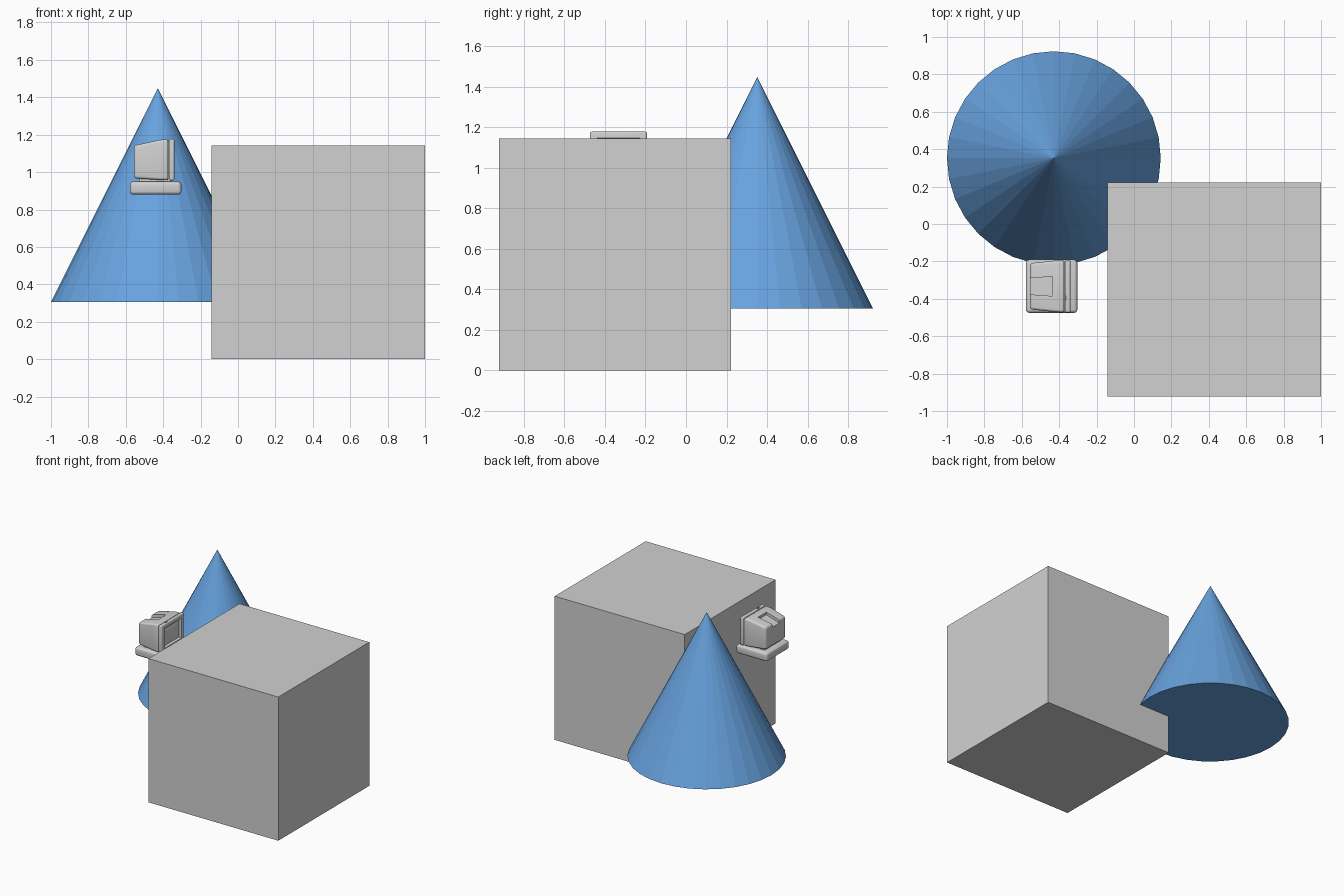
import bpy, bmesh, math
from mathutils import Matrix

if "Cube" in bpy.data.objects:
    bpy.data.objects.remove(bpy.data.objects["Cube"])


def material(name, rgb):
    m = bpy.data.materials.new(name)
    m.diffuse_color = (*rgb, 1)
    m.use_nodes = True
    m.node_tree.nodes["Principled BSDF"].inputs["Base Color"].default_value = m.diffuse_color
    return m


GREY = material("light grey", (0.64, 0.64, 0.64))
BLUE = material("sky blue", (0.138, 0.366, 0.74))


def finish(bm, name, mat, smooth=False):
    bmesh.ops.recalc_face_normals(bm, faces=bm.faces)
    me = bpy.data.meshes.new(name)
    bm.to_mesh(me)
    bm.free()
    ob = bpy.data.objects.new(name, me)
    bpy.context.collection.objects.link(ob)
    me.materials.append(mat)
    if smooth:
        bpy.ops.object.select_all(action='DESELECT')
        ob.select_set(True)
        bpy.context.view_layer.objects.active = ob
        bpy.ops.object.shade_smooth_by_angle(angle=math.radians(40))
    return ob


def loft(name, sections, bevel=0, mat=GREY, yc=-0.333):
    """Box sections along x: (x, half width, low z, high z)."""
    bm = bmesh.new()
    rings = [[bm.verts.new((x, yc + s * w, z))
              for s, z in ((-1, lo), (1, lo), (1, hi), (-1, hi))]
             for x, w, lo, hi in sections]
    for a, b in zip(rings, rings[1:]):
        for i in range(4):
            j = (i + 1) % 4
            bm.faces.new((a[i], a[j], b[j], b[i]))
    bm.faces.new(rings[0])
    bm.faces.new(rings[-1])
    bmesh.ops.recalc_face_normals(bm, faces=bm.faces)
    if bevel:
        edges = [e for e in bm.edges if e.calc_face_angle(0) > 0.6]
        bmesh.ops.bevel(bm, geom=edges, offset=bevel, segments=4,
                        profile=0.5, affect='EDGES')
    return finish(bm, name, mat, bevel > 0)


def cut(target, cutter):
    mod = target.modifiers.new("cut", 'BOOLEAN')
    mod.operation = 'DIFFERENCE'
    mod.solver = 'EXACT'
    mod.object = cutter
    cutter.hide_render = True
    cutter.hide_viewport = True


# Large cube
bm = bmesh.new()
bmesh.ops.create_cube(bm, size=1.143,
                      matrix=Matrix.Translation((0.4285, -0.35, 0.5715)))
finish(bm, "cube", GREY)

# Faceted cone
bm = bmesh.new()
bmesh.ops.create_cone(bm, cap_ends=True, segments=32, radius1=0.5715, radius2=0,
                      depth=1.143, matrix=Matrix.Translation((-0.4285, 0.352, 0.876)))
bmesh.ops.remove_doubles(bm, verts=bm.verts, dist=1e-5)
finish(bm, "cone", BLUE)

# Small desktop computer facing +x: base unit and neck
loft("computer_base", [(-0.578, 0.142, 0.88, 0.949), (-0.303, 0.142, 0.88, 0.949)], 0.018)
loft("monitor_neck", [(-0.53, 0.10, 0.94, 0.975), (-0.36, 0.10, 0.94, 0.975)])

# Monitor shell tapering to the back
shell = loft("monitor_shell", [(-0.557, 0.123, 0.967, 1.142),
                               (-0.42, 0.138, 0.958, 1.172),
                               (-0.372, 0.140, 0.956, 1.176)], 0.014)
# Handle recess open to the back
cut(shell, loft("handle_cutter", [(-0.60, 0.040, 1.105, 1.22),
                                  (-0.437, 0.052, 1.148, 1.22)]))

# Front bezel with recessed screen opening and a top notch
loft("bezel_seam", [(-0.39, 0.132, 0.965, 1.168), (-0.36, 0.132, 0.965, 1.168)])
bezel = loft("monitor_bezel", [(-0.368, 0.141, 0.955, 1.178),
                               (-0.340, 0.141, 0.955, 1.178)], 0.010)
cut(bezel, loft("screen_cutter", [(-0.356, 0.098, 0.995, 1.138),
                                  (-0.32, 0.116, 0.977, 1.156)]))
cut(bezel, loft("notch_cutter", [(-0.364, 0.013, 1.170, 1.20),
                                 (-0.350, 0.013, 1.170, 1.20)], yc=-0.395))

# Slightly domed screen glass
loft("screen", [(-0.358, 0.094, 0.999, 1.134), (-0.352, 0.094, 0.999, 1.134),
                (-0.347, 0.070, 1.020, 1.113)])
